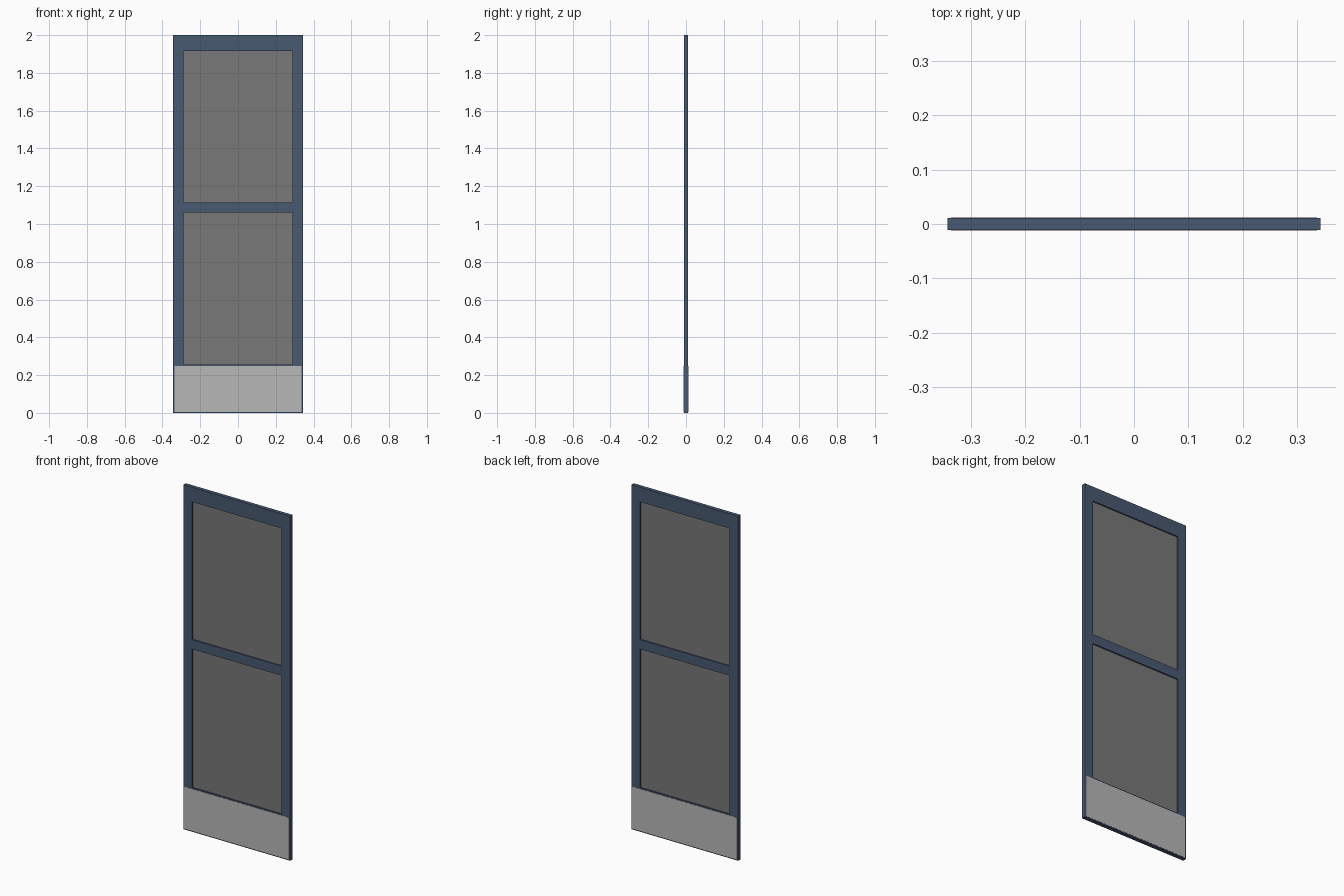
import bpy, math
from mathutils import Matrix

if "Cube" in bpy.data.objects:
    bpy.data.objects.remove(bpy.data.objects["Cube"])


def material(name, rgb):
    m = bpy.data.materials.new(name)
    m.diffuse_color = (*rgb, 1.0)
    m.use_nodes = True
    m.node_tree.nodes["Principled BSDF"].inputs["Base Color"].default_value = m.diffuse_color
    return m


slate_blue = material("slate blue paint", (0.065, 0.10, 0.168))
dark_grey = material("dark grey glass", (0.188, 0.188, 0.188))
light_grey = material("light grey metal", (0.48, 0.48, 0.48))


def rect(x, z0, z1):
    return [(-x, z0), (x, z0), (x, z1), (-x, z1)]


def plate(name, outlines, y, half_depth, mat):
    """Upright slab from one outline plus optional holes."""
    cu = bpy.data.curves.new(name + "_profile", 'CURVE')
    cu.dimensions = '2D'
    cu.fill_mode = 'BOTH'
    cu.extrude = half_depth
    for pts in outlines:
        s = cu.splines.new('POLY')
        s.points.add(len(pts) - 1)
        for p, (x, z) in zip(s.points, pts):
            p.co = (x, z, 0, 1)
        s.use_cyclic_u = True
    tmp = bpy.data.objects.new(name + "_profile", cu)
    bpy.context.scene.collection.objects.link(tmp)
    bpy.context.view_layer.update()
    deps = bpy.context.evaluated_depsgraph_get()
    me = bpy.data.meshes.new_from_object(tmp.evaluated_get(deps))
    bpy.data.objects.remove(tmp)
    me.transform(Matrix.Translation((0, y, 0)) @ Matrix.Rotation(math.pi / 2, 4, 'X'))
    me.materials.clear()
    me.materials.append(mat)
    for f in me.polygons:
        f.use_smooth = False
        f.material_index = 0
    ob = bpy.data.objects.new(name, me)
    bpy.context.scene.collection.objects.link(ob)
    return ob


openings = {"upper": (1.115, 1.915), "lower": (0.255, 1.06)}

# Door frame with two window openings
plate("door_frame",
      [rect(0.343, 0, 2)] + [rect(0.288, a, b) for a, b in openings.values()],
      0, 0.011, slate_blue)

# Recessed panes
for label, (a, b) in openings.items():
    plate(label + "_pane", [rect(0.288, a, b)], 0, 0.003, dark_grey)

# Kick plates on both faces
for label, side in (("front", -1), ("back", 1)):
    plate(label + "_kick_plate", [rect(0.337, 0.006, 0.249)],
          side * 0.0115, 0.0007, light_grey)
